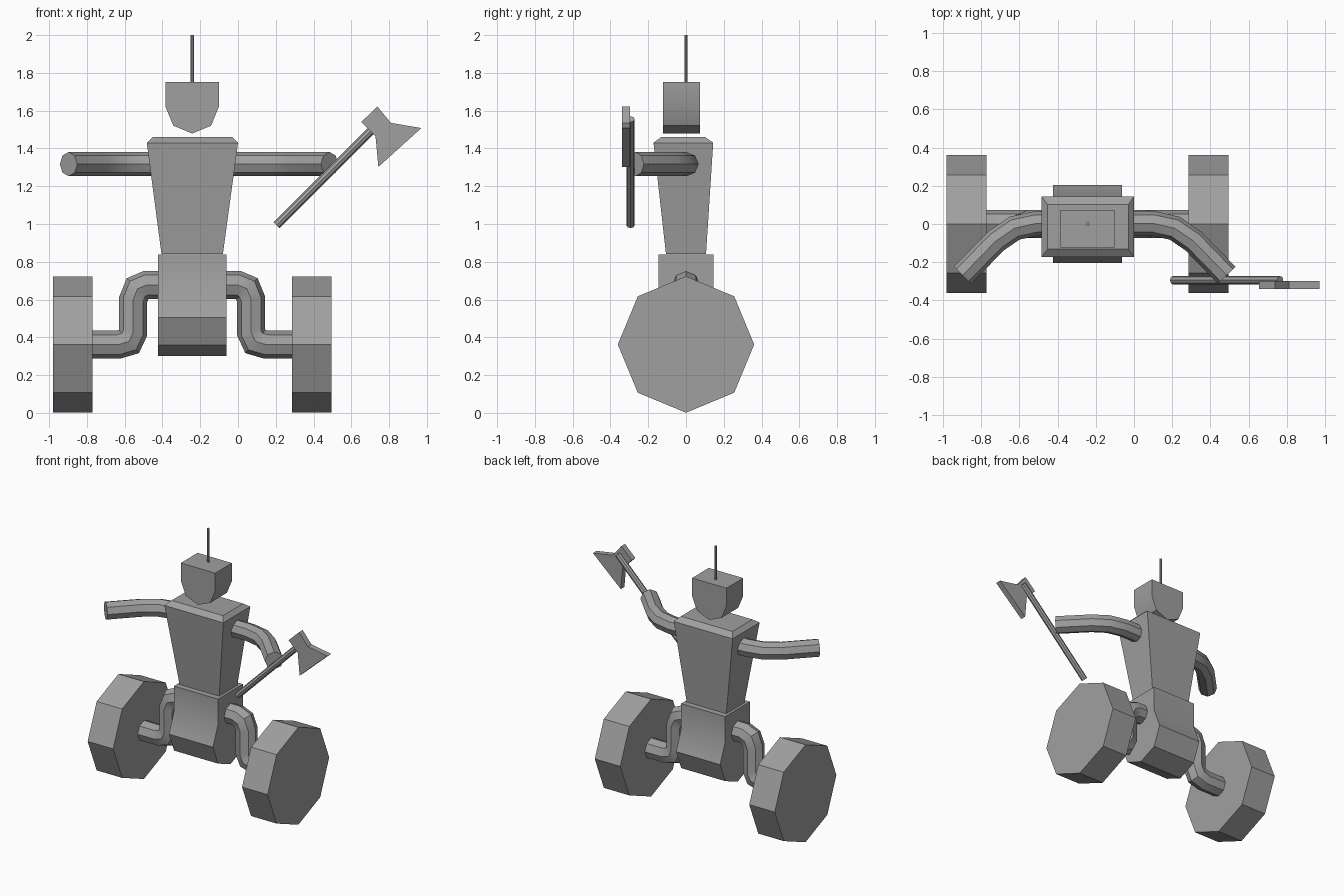
import bpy, bmesh, math
from mathutils import Vector

cube = bpy.data.objects.get("Cube")
if cube:
    bpy.data.objects.remove(cube, do_unlink=True)

grey = bpy.data.materials.new("plain_grey")
grey.use_nodes = True
COLOUR = (0.35, 0.35, 0.35, 1)
grey.diffuse_color = COLOUR
grey.node_tree.nodes["Principled BSDF"].inputs["Base Color"].default_value = COLOUR

MID = -0.2425      # centre line of the body
ARM_MID = -0.206   # centre line between the arms


def loft(name, rings):
    """Join equal rings of points into a closed solid."""
    bm = bmesh.new()
    loops = [[bm.verts.new(p) for p in ring] for ring in rings]
    n = len(loops[0])
    for a, b in zip(loops, loops[1:]):
        for i in range(n):
            j = (i + 1) % n
            bm.faces.new((a[i], a[j], b[j], b[i]))
    bm.faces.new(loops[0])
    bm.faces.new(loops[-1])
    bmesh.ops.recalc_face_normals(bm, faces=bm.faces)
    mesh = bpy.data.meshes.new(name)
    bm.to_mesh(mesh)
    bm.free()
    mesh.materials.append(grey)
    obj = bpy.data.objects.new(name, mesh)
    bpy.context.collection.objects.link(obj)
    bpy.ops.object.select_all(action='DESELECT')
    obj.select_set(True)
    bpy.context.view_layer.objects.active = obj
    bpy.ops.object.shade_smooth_by_angle(angle=math.radians(30))
    return obj


def prism_x(name, outline, lo, hi):
    return loft(name, [[(x, y, z) for y, z in outline] for x in (lo, hi)])


def prism_y(name, outline, lo, hi):
    return loft(name, [[(x, y, z) for x, z in outline] for y in (lo, hi)])


def arc(ca, cb, r, start, end, step=45):
    angles = [math.radians(a) for a in range(start, end + 1, step)]
    return [(ca + r * math.cos(a), cb + r * math.sin(a)) for a in angles]


def tube(name, path, up, r, sides=8):
    """Mitred tube along a flat path; up is the normal of its plane."""
    pts = [Vector(p) for p in path]
    up = Vector(up)
    dirs = [(b - a).normalized() for a, b in zip(pts, pts[1:])]
    rings = []
    for i, p in enumerate(pts):
        before, after = dirs[max(i - 1, 0)], dirs[min(i, len(dirs) - 1)]
        t = (before + after).normalized()
        side = t.cross(up) / t.dot(before)
        turns = [2 * math.pi * k / sides for k in range(sides)]
        rings.append([p + r * (side * math.cos(a) + up * math.sin(a)) for a in turns])
    return loft(name, rings)


def rect(x0, x1, y0, y1, z):
    return [(x0, y0, z), (x1, y0, z), (x1, y1, z), (x0, y1, z)]


# Torso: tapered block with a bevelled top
loft("torso", [rect(-0.405, -0.08, -0.106, 0.106, 0.84),
               rect(-0.483, 0.0, -0.172, 0.144, 1.43),
               rect(-0.452, -0.03, -0.132, 0.102, 1.46)])

# Pelvis: octagonal underside that runs up into a straight block
prism_x("pelvis", [(-0.145, 0.838)] + arc(0, 0.505, 0.205, 135, 405) + [(0.145, 0.838)],
        -0.423, -0.062)

# Head: straight sides with an octagonal jaw
prism_y("head", [(MID - 0.141, 1.752)] + arc(MID, 1.62, 0.141, 180, 360)
        + [(MID + 0.141, 1.752)], -0.122, 0.074)

# Antenna
tube("antenna", [(MID, 0, 1.74), (MID, 0, 2.0)], (0, 1, 0), 0.009)

# Limbs and wheels, one set for each side
leg_path = [(-0.1, 0.677), (0.0, 0.677), (0.047, 0.657), (0.07, 0.6),
            (0.07, 0.425), (0.092, 0.378), (0.15, 0.361), (0.3, 0.361)]
arm_path = [(-0.1, 0.003), (0.1, 0.003), (0.213, -0.022), (0.312, -0.09), (0.485, -0.268)]
for side, sign in (("left", 1), ("right", -1)):
    def flip(x, mid):
        return mid + sign * (x - mid)

    tube(side + "_leg", [(flip(x, MID), 0, z) for x, z in leg_path], (0, 1, 0), 0.074)
    tube(side + "_arm", [(flip(x, ARM_MID), y, 1.317) for x, y in arm_path], (0, 0, 1), 0.064)
    prism_x(side + "_wheel", arc(0, 0.362, 0.361, 0, 315),
            flip(0.286, MID), flip(0.495, MID))

# Axe: round handle, square socket and flared blade
tube("axe_handle", [(0.204, -0.294, 0.994), (0.765, -0.294, 1.555)], (0, 1, 0), 0.022)
prism_y("axe_head", [(0.653, 1.54), (0.738, 1.622), (0.81, 1.535), (0.971, 1.508),
                     (0.743, 1.302), (0.728, 1.465)], -0.34, -0.297)
